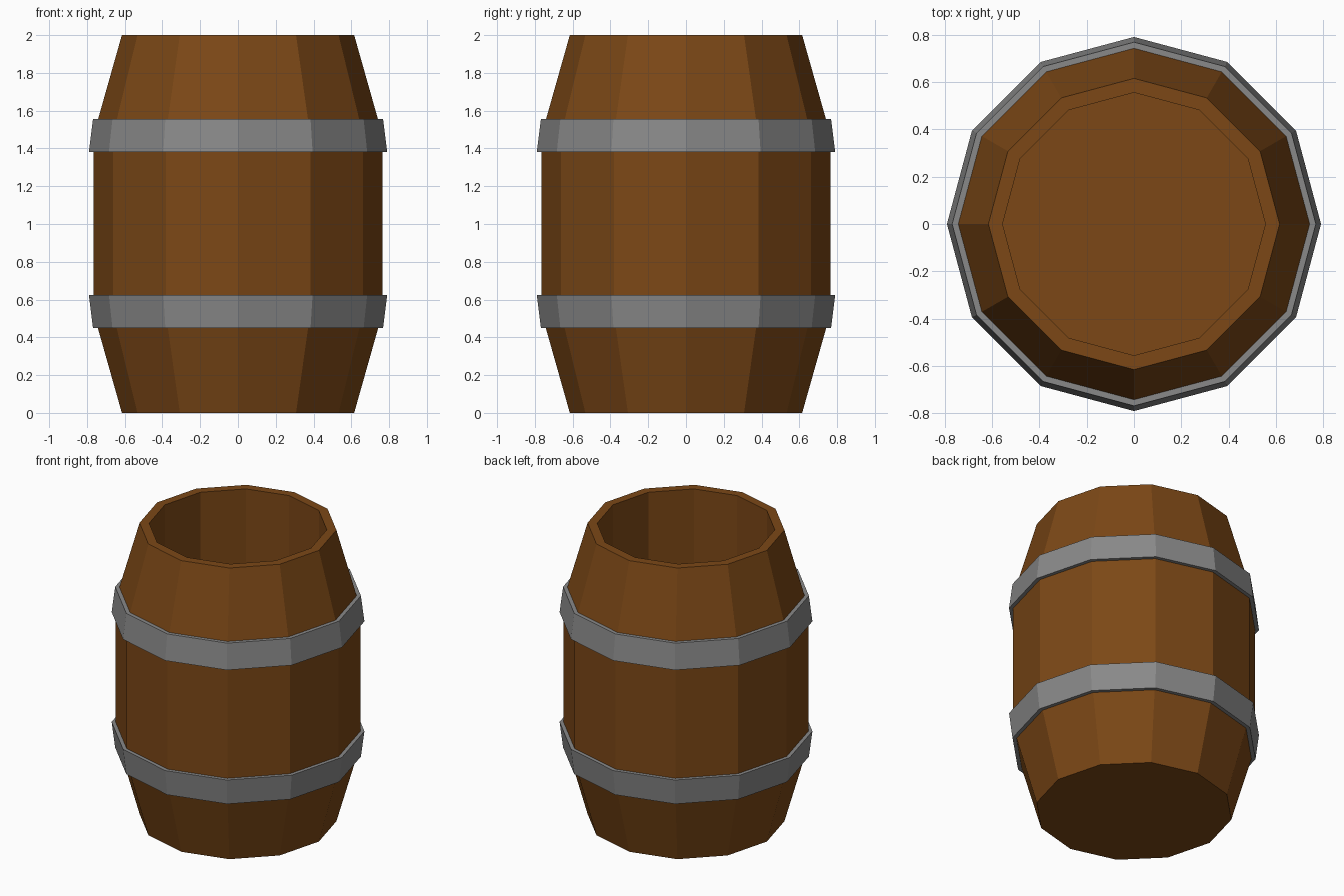
import bpy, bmesh
from math import cos, sin, pi

if "Cube" in bpy.data.objects:
    bpy.data.objects.remove(bpy.data.objects["Cube"])

SIDES = 12


def material(name, rgb):
    m = bpy.data.materials.new(name)
    m.diffuse_color = (*rgb, 1)
    m.use_nodes = True
    m.node_tree.nodes["Principled BSDF"].inputs["Base Color"].default_value = m.diffuse_color
    return m


def lathe(name, profile, mat, closed=False):
    """Spin (radius, z) points into a flat-faced 12-sided solid.
    Open profiles get end caps; closed ones become rings."""
    bm = bmesh.new()
    rings = [[bm.verts.new((r * cos(2 * pi * i / SIDES), r * sin(2 * pi * i / SIDES), z))
              for i in range(SIDES)] for r, z in profile]
    pairs = list(zip(rings, rings[1:]))
    if closed:
        pairs.append((rings[-1], rings[0]))
    else:
        bm.faces.new(rings[0][::-1])
        bm.faces.new(rings[-1])
    for a, b in pairs:
        for i in range(SIDES):
            j = (i + 1) % SIDES
            bm.faces.new((a[i], a[j], b[j], b[i]))
    bmesh.ops.recalc_face_normals(bm, faces=bm.faces)
    me = bpy.data.meshes.new(name)
    bm.to_mesh(me)
    bm.free()
    me.materials.append(mat)
    ob = bpy.data.objects.new(name, me)
    bpy.context.collection.objects.link(ob)
    return ob


wood = material("wood", (0.20, 0.064, 0.008))
iron = material("iron", (0.25, 0.25, 0.25))

# Hollow barrel body: outer wall up, over the rim, down to the inner floor
lathe("barrel_body", [(0.615, 0), (0.765, 0.53), (0.765, 1.47), (0.615, 2.0),
                      (0.555, 2.0), (0.555, 0.1)], wood)

# Two tapered hoops, mirrored about the middle of the barrel
hoop = [(0.79, 1.38), (0.768, 1.555), (0.742, 1.555), (0.763, 1.38)]
lathe("upper_hoop", hoop, iron, closed=True)
lathe("lower_hoop", [(r, 2.005 - z) for r, z in hoop], iron, closed=True)
